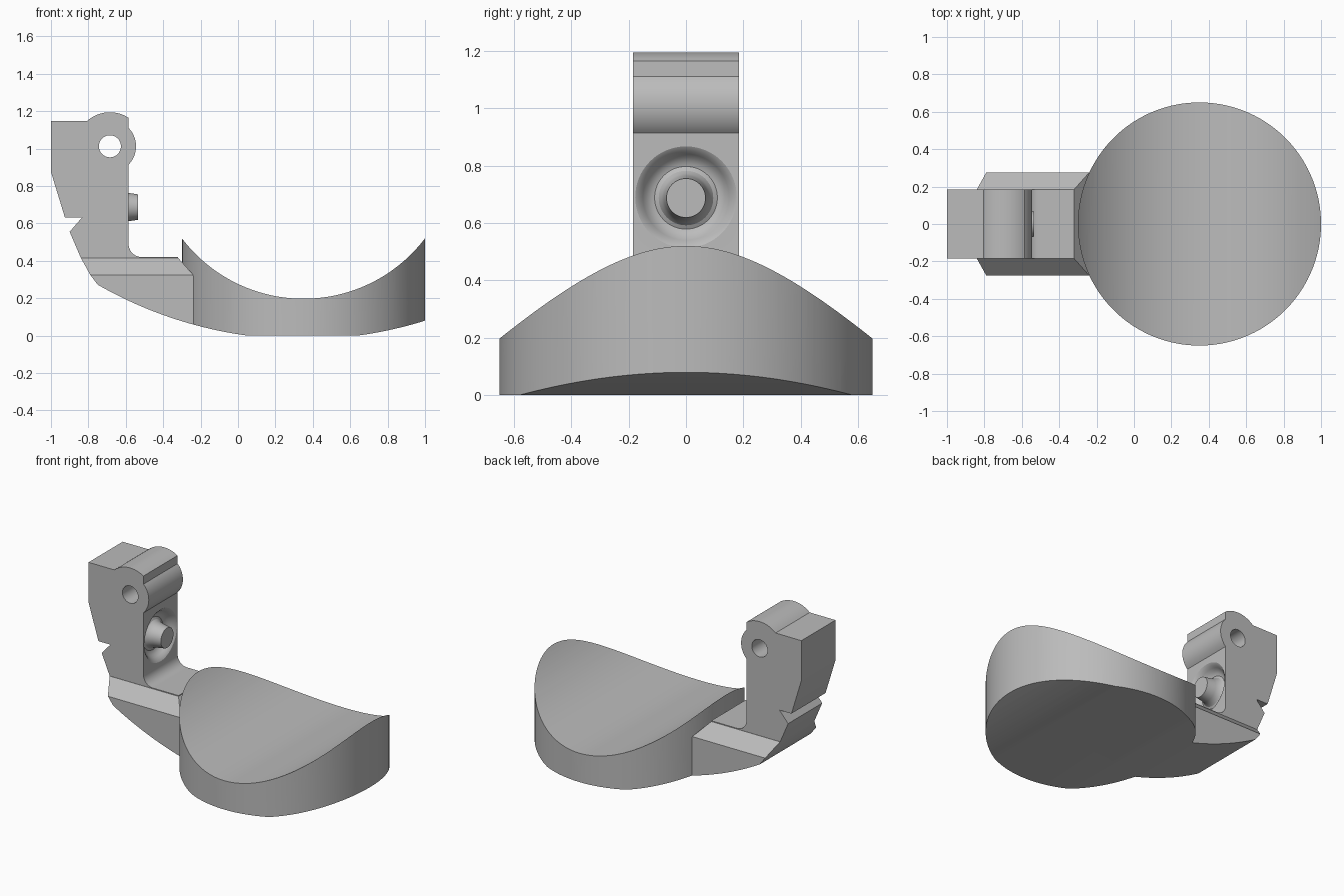
import bpy, bmesh, math
from mathutils import Matrix

if "Cube" in bpy.data.objects:
    bpy.data.objects.remove(bpy.data.objects["Cube"])

grey = bpy.data.materials.new("light grey")
grey.diffuse_color = (0.5, 0.5, 0.5, 1)
grey.use_nodes = True
grey.node_tree.nodes["Principled BSDF"].inputs["Base Color"].default_value = grey.diffuse_color


def finish(name, bm):
    bmesh.ops.recalc_face_normals(bm, faces=bm.faces)
    me = bpy.data.meshes.new(name)
    bm.to_mesh(me)
    bm.free()
    me.materials.append(grey)
    ob = bpy.data.objects.new(name, me)
    bpy.context.collection.objects.link(ob)
    return ob


def arc(cx, cz, r, a0, a1, n):
    """Points on a circle in the XZ plane, angles in degrees."""
    angles = [math.radians(a0 + (a1 - a0) * i / n) for i in range(n + 1)]
    return [(cx + r * math.cos(a), cz + r * math.sin(a)) for a in angles]


def prism(name, points, half):
    """XZ outline extruded along y."""
    bm = bmesh.new()
    face = bm.faces.new([bm.verts.new((x, -half, z)) for x, z in points])
    new = bmesh.ops.extrude_face_region(bm, geom=[face])["geom"]
    bmesh.ops.translate(bm, vec=(0, 2 * half, 0),
                        verts=[v for v in new if isinstance(v, bmesh.types.BMVert)])
    return finish(name, bm)


def lathe_x(name, profile, z, n=64):
    """(radius, x) profile turned around a horizontal axis along x."""
    bm = bmesh.new()
    rings = [[bm.verts.new((x, r * math.cos(2 * math.pi * i / n),
                            z + r * math.sin(2 * math.pi * i / n))) for i in range(n)]
             for r, x in profile]
    for a, b in zip(rings, rings[1:]):
        for i in range(n):
            bm.faces.new((a[i], a[(i + 1) % n], b[(i + 1) % n], b[i]))
    bm.faces.new(rings[0])
    bm.faces.new(rings[-1])
    return finish(name, bm)


def cylinder(name, r, depth, matrix, n):
    bm = bmesh.new()
    bmesh.ops.create_cone(bm, cap_ends=True, segments=n, radius1=r, radius2=r,
                          depth=depth, matrix=matrix)
    return finish(name, bm)


def boolean(target, tool, operation):
    bpy.context.view_layer.objects.active = target
    mod = target.modifiers.new(operation, 'BOOLEAN')
    mod.object, mod.operation, mod.solver = tool, operation, 'EXACT'
    bpy.ops.object.modifier_apply(modifier=mod.name)
    bpy.data.objects.remove(tool)


# Round cup blank
body = cylinder("cup_and_bracket", 0.65, 0.8, Matrix.Translation((0.35, 0, 0.3)), 160)

# Wide arm with chamfered shoulders
bm = bmesh.new()
levels = [(-0.05, -0.2, 0.275), (0.325, -0.24, 0.275), (0.415, -0.32, 0.185)]
rings = [[bm.verts.new(p) for p in ((-1.1, -w, z), (x, -w, z), (x, w, z), (-1.1, w, z))]
         for z, x, w in levels]
for a, b in zip(rings, rings[1:]):
    for i in range(4):
        bm.faces.new((a[i], a[(i + 1) % 4], b[(i + 1) % 4], b[i]))
bm.faces.new(rings[0])
bm.faces.new(rings[-1])
boolean(body, finish("arm", bm), 'UNION')

# Upright post blank
boolean(body, prism("post", [(-1.1, 0.2), (-0.32, 0.2), (-0.32, 1.3), (-1.1, 1.3)], 0.184), 'UNION')

# Side outline: post, hinge knuckle, fillet, bowl and curved underside
px, pz = -0.685, 1.012
outline = [(-1, 0.875), (-1, 1.148)]
outline += arc(px, pz, 0.182, 131.5, 57, 14)
outline += arc(px, pz, 0.14, 44.4, -44.4, 18)
outline += arc(-0.515, 0.49, 0.07, 180, 270, 10)
outline += [(-0.31, 0.42)]
half = math.degrees(math.asin(0.66 / 0.8155))
outline += arc(0.35, 1.0125, 0.8155, 270 - half, 270 + half, 64)
under = lambda x: max(0, 2.18 - math.sqrt(2.2 ** 2 - (x - 0.345) ** 2))
outline += [(x, under(x)) for x in [1.01 - 0.037 * i for i in range(11)]]
outline += [(x, under(x)) for x in [0.05 - 0.04 * i for i in range(21)]]
outline += [(-0.79, 0.325), (-0.84, 0.415), (-0.9, 0.555), (-0.835, 0.63), (-0.925, 0.63)]
boolean(body, prism("outline", outline, 1), 'INTERSECT')

# Hinge pin hole
boolean(body, cylinder("pin_hole", 0.059, 1,
                       Matrix.Translation((px, 0, pz)) @ Matrix.Rotation(math.pi / 2, 4, 'X'), 40), 'DIFFERENCE')

# Rounded dish around the peg
dish = [(0.06, -0.645), (0.10, -0.645), (0.12, -0.64), (0.138, -0.628), (0.15, -0.612),
        (0.16, -0.598), (0.172, -0.588), (0.18, -0.583), (0.18, -0.56)]
boolean(body, lathe_x("dish", dish, 0.69), 'DIFFERENCE')

# Tapered peg with a flared foot
peg = lathe_x("peg", [(0.115, -0.66), (0.11, -0.643), (0.095, -0.635), (0.084, -0.62),
                      (0.077, -0.595), (0.068, -0.535)], 0.687)

for ob in (body, peg):
    bpy.ops.object.select_all(action='DESELECT')
    ob.select_set(True)
    bpy.context.view_layer.objects.active = ob
    bpy.ops.object.shade_smooth_by_angle(angle=math.radians(25))
